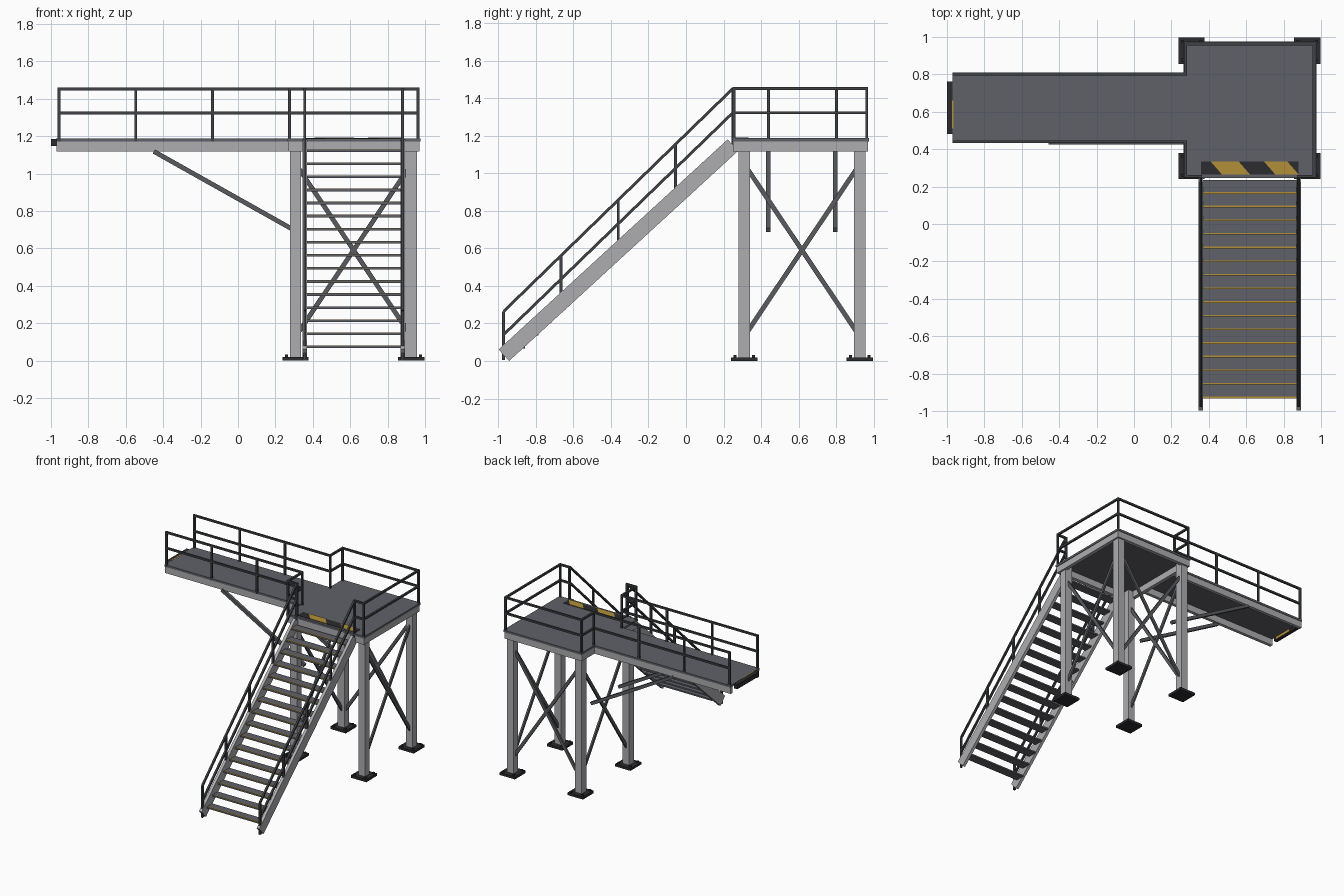
import bpy, bmesh
from mathutils import Vector, Matrix

cube = bpy.data.objects.get("Cube")
if cube:
    bpy.data.objects.remove(cube, do_unlink=True)


def material(name, r, g, b):
    m = bpy.data.materials.new(name)
    m.use_nodes = True
    m.diffuse_color = (r, g, b, 1)
    m.node_tree.nodes["Principled BSDF"].inputs["Base Color"].default_value = (r, g, b, 1)
    return m


LIGHT = material("light steel", 0.42, 0.42, 0.44)
DECK = material("deck grey", 0.115, 0.12, 0.14)
BRACE = material("brace grey", 0.10, 0.105, 0.115)
RAIL = material("rail dark grey", 0.05, 0.053, 0.058)
BLACK = material("black", 0.025, 0.025, 0.028)
YELLOW = material("safety yellow", 0.45, 0.28, 0.04)


class Part:
    """Collects boxes and bars into one named object."""

    def __init__(self, name, mat):
        self.name, self.mat, self.bm = name, mat, bmesh.new()

    def box(self, x0, x1, y0, y1, z0, z1):
        centre = Vector((x0 + x1, y0 + y1, z0 + z1)) / 2
        size = Matrix.Diagonal((x1 - x0, y1 - y0, z1 - z0, 1))
        bmesh.ops.create_cube(self.bm, size=1, matrix=Matrix.Translation(centre) @ size)

    def bar(self, a, b, side, depth):
        a, b = Vector(a), Vector(b)
        z = (b - a).normalized()
        x = Vector((1, 0, 0)) if abs(z.x) < 0.01 else Vector((0, 1, 0))
        y = z.cross(x)
        turn = Matrix((x, y, z)).transposed().to_4x4()
        size = Matrix.Diagonal((side, depth, (b - a).length, 1))
        bmesh.ops.create_cube(self.bm, size=1, matrix=Matrix.Translation((a + b) / 2) @ turn @ size)

    def prism(self, outline, z0, z1):
        face = self.bm.faces.new([self.bm.verts.new((x, y, z0)) for x, y in outline])
        top = bmesh.ops.extrude_face_region(self.bm, geom=[face])["geom"]
        bmesh.ops.translate(self.bm, vec=(0, 0, z1 - z0),
                            verts=[v for v in top if isinstance(v, bmesh.types.BMVert)])

    def done(self):
        bmesh.ops.recalc_face_normals(self.bm, faces=self.bm.faces)
        mesh = bpy.data.meshes.new(self.name)
        self.bm.to_mesh(mesh)
        self.bm.free()
        mesh.materials.append(self.mat)
        obj = bpy.data.objects.new(self.name, mesh)
        bpy.context.scene.collection.objects.link(obj)


COLS_X, COLS_Y = (0.308, 0.926), (0.31, 0.926)
BEAM_LOW, BEAM_TOP, DECK_TOP = 1.117, 1.17, 1.187
MID, TOP = 1.323, 1.452
TUBE = 0.015

# Columns with base plates and anchor bolts
columns = Part("columns", LIGHT)
plates = Part("base_plates", BLACK)
for cx in COLS_X:
    for cy in COLS_Y:
        columns.box(cx - 0.03, cx + 0.03, cy - 0.03, cy + 0.03, 0.02, BEAM_TOP)
        plates.box(cx - 0.07, cx + 0.07, cy - 0.07, cy + 0.07, 0, 0.02)
        for sx in (-0.05, 0.05):
            for sy in (-0.05, 0.05):
                plates.box(cx + sx - 0.008, cx + sx + 0.008,
                           cy + sy - 0.008, cy + sy + 0.008, 0.02, 0.031)
columns.done()
plates.done()

# Platform and walkway beams
beams = Part("platform_beams", LIGHT)
for y in (0.25, 0.94):
    beams.box(0.267, 0.97, y, y + 0.03, BEAM_LOW, BEAM_TOP)
for x in (0.267, 0.94):
    beams.box(x, x + 0.03, 0.28, 0.94, BEAM_LOW, BEAM_TOP)
beams.done()
beams = Part("walkway_beams", LIGHT)
for y in (0.437, 0.78):
    beams.box(-0.97, 0.267, y, y + 0.026, BEAM_LOW, BEAM_TOP)
beams.done()

# Decks
deck = Part("platform_deck", DECK)
deck.box(0.265, 0.975, 0.245, 0.975, BEAM_TOP, DECK_TOP)
deck.done()
deck = Part("walkway_deck", DECK)
deck.box(-0.97, 0.265, 0.433, 0.81, BEAM_TOP, DECK_TOP)
deck.done()

# Cross bracing on the back and both sides
braces = Part("cross_braces", BRACE)
for z0, z1 in ((0.16, 1.02), (1.02, 0.16)):
    for x in COLS_X:
        braces.bar((x, 0.33, z0), (x, 0.906, z1), 0.014, 0.025)
    braces.bar((0.33, COLS_Y[1], z0), (0.906, COLS_Y[1], z1), 0.014, 0.025)
braces.done()

# Diagonal struts below the walkway
struts = Part("walkway_struts", BRACE)
for y in (0.438, 0.795):
    struts.bar((-0.45, y, 1.118), (0.3, y, 0.697), 0.025, 0.025)
struts.done()

# Railing panels: each is a line with evenly spaced posts
railing = Part("deck_railings", RAIL)


def panel(a, b, bays=1):
    a, b = Vector(a).to_3d(), Vector(b).to_3d()
    for z in (MID, TOP):
        up = Vector((0, 0, z))
        railing.bar(a + up, b + up, TUBE, TUBE)
    for i in range(bays + 1):
        p = a.lerp(b, i / bays)
        railing.bar((p.x, p.y, BEAM_TOP), (p.x, p.y, TOP + TUBE / 2), TUBE, TUBE)


for y in (0.44, 0.802):
    panel((-0.957, y), (0.275, y), 3)
panel((0.275, 0.802), (0.275, 0.963))
panel((0.275, 0.963), (0.963, 0.963))
panel((0.963, 0.963), (0.963, 0.255))
panel((0.963, 0.255), (0.88, 0.255))
panel((0.275, 0.44), (0.275, 0.255))
panel((0.275, 0.255), (0.357, 0.255))
railing.done()

# Stair stringers and sloping handrails
stringers = Part("stair_stringers", LIGHT)
rails = Part("stair_railings", RAIL)
for x in (0.357, 0.88):
    stringers.bar((x, -0.97, 0.031), (x, 0.25, 1.15), 0.024, 0.083)
    rails.bar((x, -0.972, 0.264), (x, 0.25, TOP), TUBE, TUBE)
    rails.bar((x, -0.972, 0.14), (x, 0.25, MID), TUBE, TUBE)
    for i in range(5):
        t = i / 4
        y = -0.972 + 1.222 * t
        low = 0.005 if i == 0 else 0.031 + 1.119 * t
        rails.bar((x, y, low), (x, y, 0.264 + (TOP - 0.264) * t), TUBE, TUBE)
stringers.done()
rails.done()

# Treads with yellow nosing strips
treads = Part("stair_treads", DECK)
nosings = Part("tread_nosings", YELLOW)
for i in range(16):
    y, z = -0.932 + 0.0729 * i, 0.066 + 0.0699 * i
    treads.box(0.366, 0.871, y, y + 0.073, z, z + 0.012)
    nosings.box(0.369, 0.868, y, y + 0.009, z + 0.012, z + 0.0145)
treads.done()
nosings.done()

# Striped warning strip at the head of the stairs
strip = Part("warning_strip", BLACK)
strip.box(0.357, 0.88, 0.265, 0.334, DECK_TOP, DECK_TOP + 0.003)
strip.done()
stripes = Part("warning_stripes", YELLOW)
for x0, x1 in ((0.47, 0.62), (0.755, 0.88)):
    stripes.prism([(x0, 0.265), (x1, 0.265), (x1 - 0.06, 0.334), (x0 - 0.06, 0.334)],
                  DECK_TOP + 0.003, DECK_TOP + 0.005)
stripes.done()

# Bumper on the free end of the walkway
bumper = Part("walkway_bumper", BLACK)
bumper.box(-1.0, -0.97, 0.48, 0.762, 1.147, 1.185)
bumper.done()
patch = Part("bumper_stripe", YELLOW)
patch.box(-0.973, -0.966, 0.51, 0.66, 1.148, 1.188)
patch.done()
